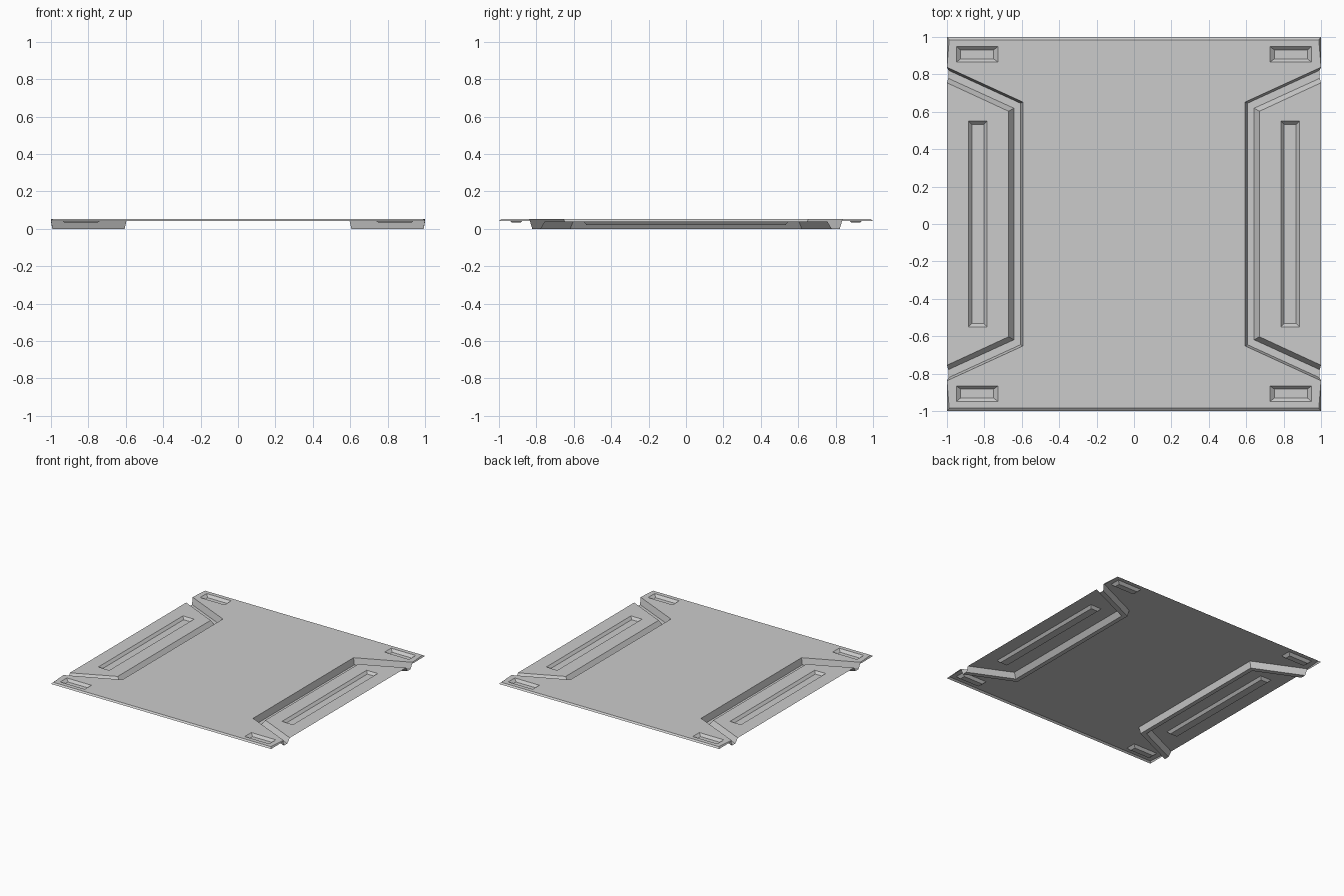
import bpy
from mathutils import Vector
from mathutils.geometry import tessellate_polygon

if "Cube" in bpy.data.objects:
    bpy.data.objects.remove(bpy.data.objects["Cube"])

TOP, LIP, SIDE = 0.053, 0.042, 0.04   # heights of deck, deck rim and side panels


def build(name, verts, faces):
    """One quarter of a part (+x, +y), mirrored across x and y."""
    me = bpy.data.meshes.new(name)
    me.from_pydata([tuple(v) for v in verts], [], faces)
    ob = bpy.data.objects.new(name, me)
    bpy.context.collection.objects.link(ob)
    m = ob.modifiers.new("mirror", 'MIRROR')
    m.use_axis = (True, True, False)
    m.merge_threshold = 0.0005
    return ob


def sheet(loops, z):
    """Flat sheet: outer loop first, holes after it."""
    vecs = [[Vector((x, y, z)) for x, y in lp] for lp in loops]
    verts = [v for lp in vecs for v in lp]
    faces = []
    for a, b, c in tessellate_polygon(vecs):
        n = (verts[b] - verts[a]).cross(verts[c] - verts[a])
        faces.append((a, b, c) if n.z > 0 else (a, c, b))
    return verts, faces


def loft(rows, closed=False):
    """Quads between successive rows of points."""
    n = len(rows[0])
    verts = [p for r in rows for p in r]
    faces = []
    for i in range(len(rows) - 1):
        for j in range(n if closed else n - 1):
            k = (j + 1) % n
            faces.append((i * n + j, i * n + k, (i + 1) * n + k, (i + 1) * n + j))
    return verts, faces


def rect(x0, x1, y0, y1):
    return [(x0, y0), (x1, y0), (x1, y1), (x0, y1)]


def at(pts, z):
    return [(x, y, z) for x, y in pts]


# Main deck with a small corner recess cut out
corner_out = rect(0.727, 0.95, 0.865, 0.95)
corner_in = rect(0.75, 0.927, 0.883, 0.93)
deck = [(0, 0), (0.594, 0), (0.594, 0.652), (1, 0.838), (0.988, 0.985), (0, 0.985)]
build("deck", *sheet([deck, corner_out], TOP))

# Bevelled rim along the front and back, turning the corner
build("deck_rim", *loft([
    at([(0, 1), (1, 1), (1, 0.838)], LIP),
    at([(0, 0.985), (0.988, 0.985), (1, 0.838)], TOP)]))

# Small corner recess: sloped walls and floor
v, f = loft([at(corner_out, TOP), at(corner_in, 0.033)], True)
build("corner_recess", v, f + [(4, 5, 6, 7)])

# Deep channel between deck and side panel: (x, corner y, end x, end y, z)
channel = [(0.594, 0.652, 1, 0.838, TOP), (0.606, 0.645, 0.993, 0.822, 0),
           (0.642, 0.619, 0.993, 0.779, 0), (0.671, 0.603, 1, 0.755, SIDE)]
build("channel", *loft([[(x, 0, z), (x, y, z), (ex, ey, z)]
                        for x, y, ex, ey, z in channel]))

# Side panel, notched around the long slot
side = [(0.671, 0), (0.785, 0), (0.785, 0.55), (0.885, 0.55), (0.885, 0),
        (1, 0), (1, 0.755), (0.671, 0.603)]
build("side_panel", *sheet([side], SIDE))

# Long slot: steep walls and floor
outer = [(0.785, 0), (0.785, 0.55), (0.885, 0.55), (0.885, 0)]
inner = [(0.803, 0), (0.803, 0.532), (0.867, 0.532), (0.867, 0)]
v, f = loft([at(inner, 0.02), at(outer, SIDE)])
build("long_slot", v, f + [(3, 2, 1, 0)])
